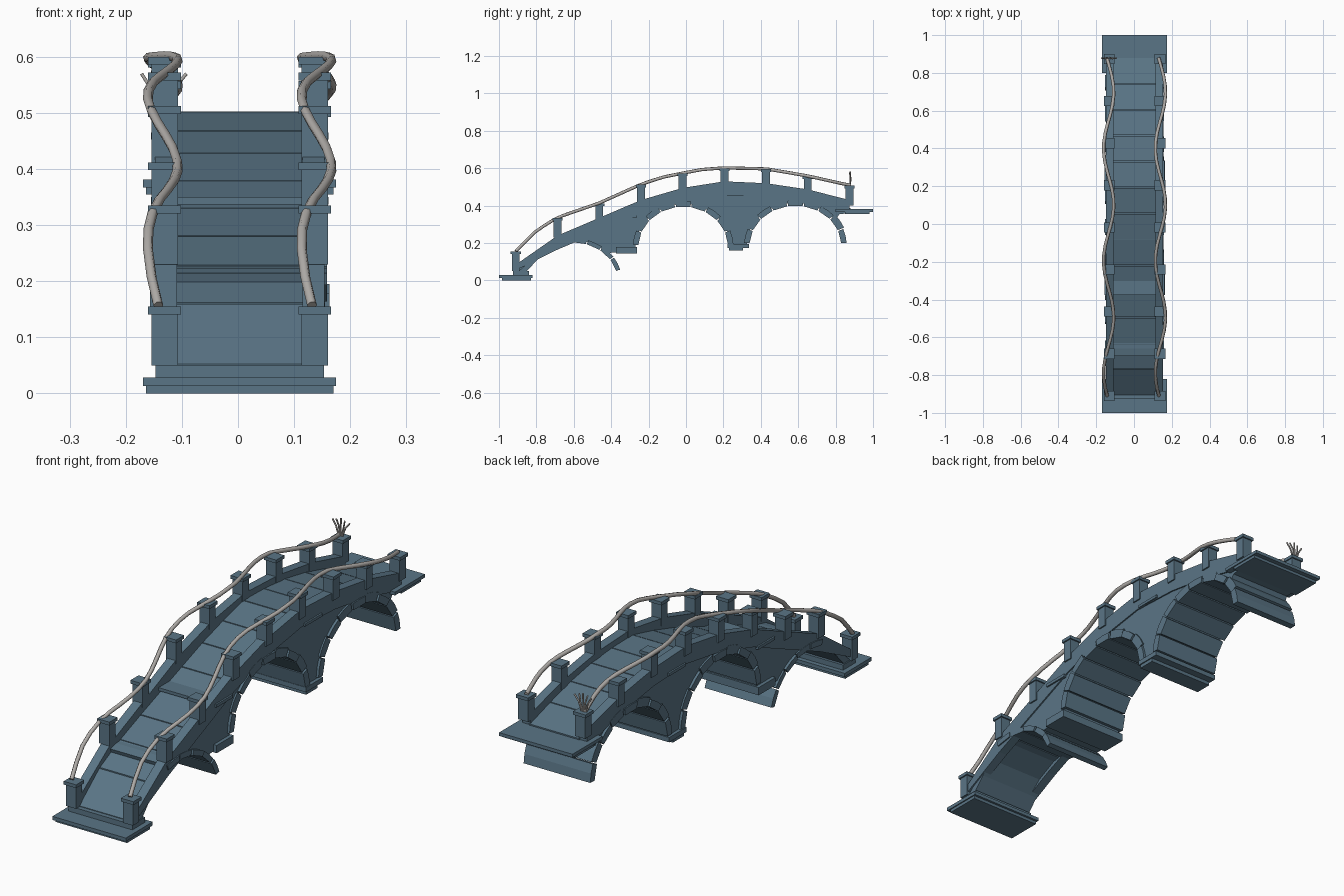
import bpy, bmesh, math

if "Cube" in bpy.data.objects:
    bpy.data.objects.remove(bpy.data.objects["Cube"])

CX = 0.003   # the masonry sits slightly off the rope fray


def material(name, rgb):
    m = bpy.data.materials.new(name)
    m.diffuse_color = (*rgb, 1)
    m.use_nodes = True
    m.node_tree.nodes["Principled BSDF"].inputs["Base Color"].default_value = m.diffuse_color
    return m


STONE = material("blue_grey_stone", (0.102, 0.178, 0.238))
ROPE = material("pale_rope", (0.43, 0.41, 0.39))


def prisms(name, parts, mat=STONE):
    """Each part is (y-z outline, x0, x1), extruded across the bridge."""
    bm = bmesh.new()
    for pts, x0, x1 in parts:
        a = [bm.verts.new((x0 + CX, y, z)) for y, z in pts]
        b = [bm.verts.new((x1 + CX, y, z)) for y, z in pts]
        bm.faces.new(a)
        bm.faces.new(b[::-1])
        for i in range(len(pts)):
            j = (i + 1) % len(pts)
            bm.faces.new((a[i], b[i], b[j], a[j]))
    bmesh.ops.recalc_face_normals(bm, faces=bm.faces)
    me = bpy.data.meshes.new(name)
    bm.to_mesh(me)
    bm.free()
    me.materials.append(mat)
    ob = bpy.data.objects.new(name, me)
    bpy.context.collection.objects.link(ob)
    return ob


def rect(y0, y1, z0, z1):
    return [(y0, z0), (y1, z0), (y1, z1), (y0, z1)]


def lerp(table, y):
    for (y0, z0), (y1, z1) in zip(table, table[1:]):
        if y <= y1:
            return z0 + (z1 - z0) * (y - y0) / (y1 - y0)
    return table[-1][1]


def ellipse(arch, deg, grow):
    cy, cz, ry, rz = arch
    t = math.radians(deg)
    return cy + (ry + grow) * math.cos(t), cz + (rz + grow) * math.sin(t)


def arc(arch, a0, a1, grow, n=14):
    return [ellipse(arch, a0 + (a1 - a0) * i / n, grow) for i in range(n + 1)]


DECK = [(-.92, .04), (-.8, .14), (-.72, .195), (-.6, .24), (-.47, .29), (-.245, .37),
        (-.02, .45), (.205, .505), (.43, .495), (.65, .455), (.9, .38)]
POST_Y = [-.91 + .223 * i for i in range(9)]
POST_TOP = [.155, .335, .412, .512, .572, .6, .595, .557, .507]
WALL_TOP = [.085, .24, .335, .43, .495, .53, .52, .487, .43]
ARCH1 = (-.61, 0, .245, .205)
ARCH2 = (-.015, .18, .24, .215)
ARCH3 = (.585, .19, .245, .21)

# bridge body: deck line above, arch openings below
outline = [(y, z - .01) for y, z in DECK]
outline += [(.88, .36), (.82, .355)]
outline += arc(ARCH3, 35, 180, .015)
outline += arc(ARCH2, 0, 180, .015)
outline += [(-.27, .15)]
outline += arc(ARCH1, 43, 105, .012)
outline += [(-.73, .165), (-.8, .105), (-.87, .03)]
prisms("bridge_body", [(outline, -.145, .145)])

# deck planks with narrow seams
planks = []
for i in range(13):
    y0, y1 = -.905 + .1375 * i, -.905 + .1375 * (i + 1) - .004
    z0, z1 = lerp(DECK, y0), lerp(DECK, y1)
    planks.append(([(y0, z0 - .02), (y1, z1 - .02), (y1, z1), (y0, z0)], -.118, .118))
prisms("deck_planks", planks)

# arch stones spanning the full width
stones = []
for arch, a0, a1, n in ((ARCH1, 14, 110, 5), (ARCH2, 2, 178, 9), (ARCH3, 2, 178, 9)):
    step = (a1 - a0) / n
    for i in range(n):
        s, e = a0 + i * step + .7, a0 + (i + 1) * step - .7
        thick = .022 if arch is ARCH1 else (.036 if i % 2 else .029)
        pts = [ellipse(arch, s, 0), ellipse(arch, e, 0),
               ellipse(arch, e, thick), ellipse(arch, (s + e) / 2, thick),
               ellipse(arch, s, thick)]
        w = .152 if i % 2 else .156
        stones.append((pts, -w, w))
prisms("arch_stones", stones)

# pier feet and the ledges above them
prisms("pier_feet", [(rect(-.375, -.262, .145, .178), -.16, .16),
                     (rect(.222, .337, .175, .195), -.16, .16),
                     (rect(.23, .305, .16, .175), -.155, .155)])
prisms("pier_ledges", [(rect(-.375, -.262, .337, .35), -.158, .158),
                       (rect(.22, .335, .453, .465), -.158, .158)])

# landing slabs at both ends
prisms("front_landing", [(rect(-.985, -.83, 0, .013), -.167, .167),
                         (rect(-1, -.82, .013, .028), -.172, .172),
                         (rect(-.925, -.84, .028, .05), -.15, .15)])
prisms("back_landing", [(rect(.85, .98, .355, .367), -.167, .167),
                        (rect(.8, 1, .367, .381), -.172, .172)])

# low side walls, posts and caps on both sides
walls, posts, caps = [], [], []
for side in (-1, 1):
    for i in range(8):
        y0, y1 = POST_Y[i], POST_Y[i + 1]
        z0, z1 = WALL_TOP[i], WALL_TOP[i + 1]
        d0 = .03 if i == 0 else .075
        walls.append(([(y0, z0 - d0), (y1, z1 - .075), (y1, z1), (y0, z0)],
                      side * .112, side * .151))
    for y, top in zip(POST_Y, POST_TOP):
        posts.append((rect(y - .021, y + .021, top - .105, top - .012),
                      side * .11, side * .157))
        caps.append((rect(y - .027, y + .027, top - .014, top),
                     side * .105, side * .163))
prisms("side_walls", walls)
prisms("railing_posts", posts)
prisms("post_caps", caps)


def cord(name, pts, radius):
    cu = bpy.data.curves.new(name, 'CURVE')
    cu.dimensions = '3D'
    cu.bevel_depth = radius
    cu.bevel_resolution = 1
    cu.use_fill_caps = True
    sp = cu.splines.new('POLY')
    sp.points.add(len(pts) - 1)
    for p, co in zip(sp.points, pts):
        p.co = (*co, 1)
    cu.materials.append(ROPE)
    ob = bpy.data.objects.new(name, cu)
    bpy.context.collection.objects.link(ob)
    bpy.ops.object.select_all(action='DESELECT')
    bpy.context.view_layer.objects.active = ob
    ob.select_set(True)
    bpy.ops.object.convert(target='MESH')


# wavy handrail ropes resting on the caps
ROPE_Z = sorted(list(zip(POST_Y, POST_TOP)) + [(-.8, .265), (.09, .592), (-.13, .549)])
for side, label in ((-1, "left"), (1, "right")):
    path = []
    for i in range(37):
        y = -.91 + 1.79 * i / 36
        wave = -math.cos(2 * math.pi * (y + .79) / .595)
        path.append((side * .137 + .027 * wave + CX, y, lerp(ROPE_Z, y) + .002))
    cord(label + "_rope", path, .009)

# frayed end of the left rope
for i in range(5):
    t = (i - 2) / 2
    cord("frayed_strand", [(-.135 + .008 * t, .878, .505),
                           (-.134 + .022 * t, .878 + .004 * (i % 2), .545),
                           (-.132 + .04 * t, .878 - .004 * (i % 2), .582 - .012 * abs(t))],
         .0035)
